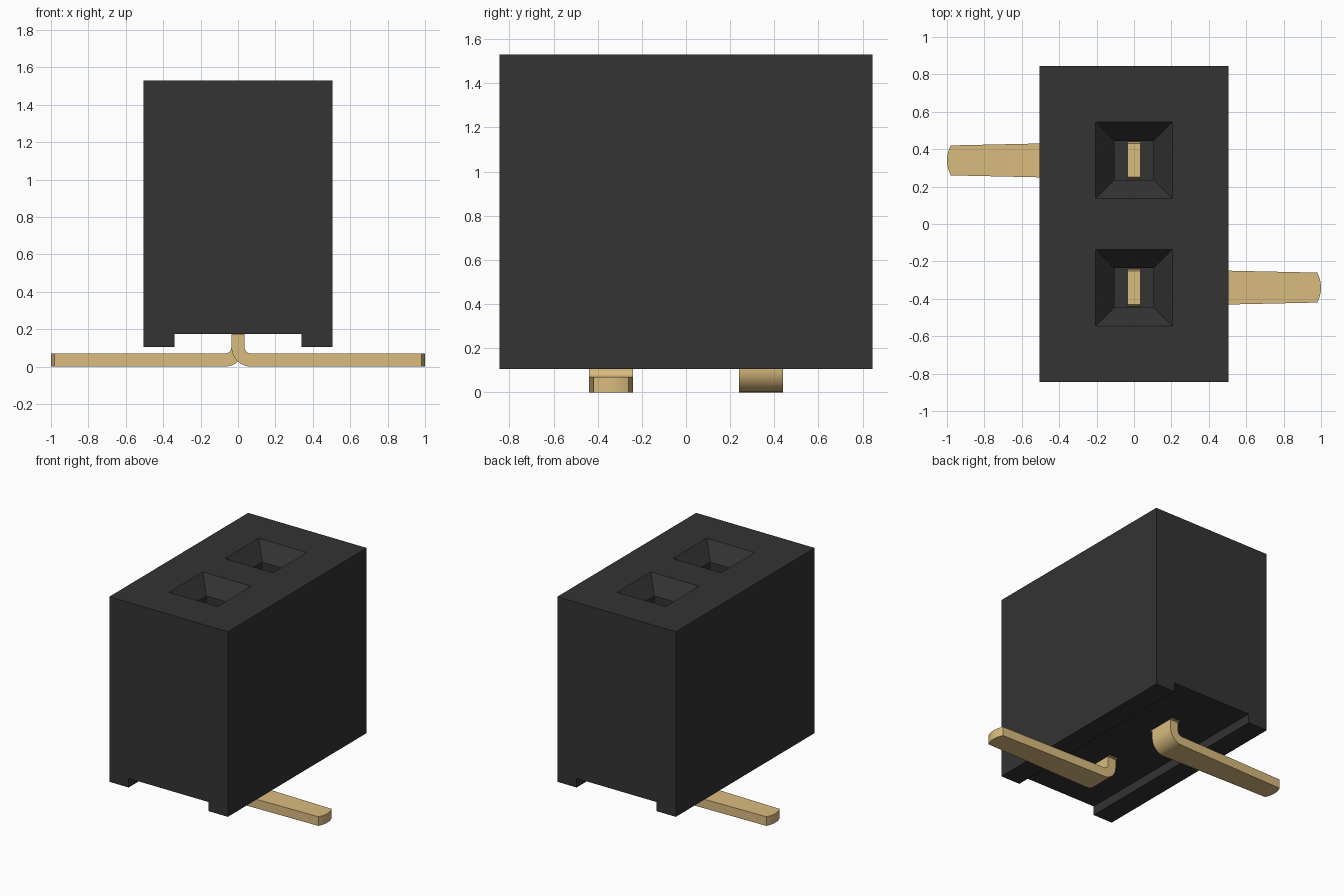
import bpy, bmesh, math
from mathutils import Vector

if "Cube" in bpy.data.objects:
    bpy.data.objects.remove(bpy.data.objects["Cube"], do_unlink=True)


def material(name, color):
    m = bpy.data.materials.new(name)
    m.use_nodes = True
    m.diffuse_color = color
    m.node_tree.nodes["Principled BSDF"].inputs["Base Color"].default_value = color
    return m


BLACK = material("black plastic", (0.033, 0.033, 0.033, 1))
GOLD = material("gold plating", (0.70, 0.50, 0.21, 1))

PITCH = 0.34             # distance of each socket from the centre
HALF_W, HALF_L = 0.505, 0.845
BOTTOM, CHANNEL, TOP = 0.105, 0.175, 1.53
THICK = 0.07             # pin sheet thickness


def finish(name, bm, mat):
    bmesh.ops.recalc_face_normals(bm, faces=bm.faces)
    mesh = bpy.data.meshes.new(name)
    bm.to_mesh(mesh)
    bm.free()
    mesh.materials.append(mat)
    obj = bpy.data.objects.new(name, mesh)
    bpy.context.collection.objects.link(obj)
    return obj


def select(obj):
    bpy.ops.object.select_all(action='DESELECT')
    obj.select_set(True)
    bpy.context.view_layer.objects.active = obj


def loft(rings):
    """Skin a list of equal rings and cap both ends."""
    bm = bmesh.new()
    rows = [[bm.verts.new(p) for p in ring] for ring in rings]
    n = len(rows[0])
    for a, b in zip(rows, rows[1:]):
        for i in range(n):
            j = (i + 1) % n
            bm.faces.new((a[i], a[j], b[j], b[i]))
    bm.faces.new(rows[0])
    bm.faces.new(rows[-1])
    return bm


# Housing: block with two foot rails, extruded along its length
half = [(0.34, CHANNEL), (0.34, BOTTOM), (HALF_W, BOTTOM), (HALF_W, TOP)]
outline = half + [(-x, z) for x, z in reversed(half)]
housing = finish("housing", loft([[(x, y, z) for x, z in outline]
                                  for y in (-HALF_L, HALF_L)]), BLACK)

# Sockets: flared mouth leading into a square shaft
for y in (-PITCH, PITCH):
    levels = [(0.205 + 0.1 / 6, TOP + 0.02), (0.105, TOP - 0.12), (0.105, 0.5)]
    rings = [[(sx * r, y + sy * r, z) for sx, sy in
              ((-1, -1), (1, -1), (1, 1), (-1, 1))] for r, z in levels]
    cutter = finish("socket_cutter", loft(rings), BLACK)
    cutter.hide_render = True
    cut = housing.modifiers.new("socket", 'BOOLEAN')
    cut.operation = 'DIFFERENCE'
    cut.solver = 'EXACT'
    cut.object = cutter
    select(housing)
    bpy.ops.object.modifier_apply(modifier=cut.name)
    bpy.data.objects.remove(cutter, do_unlink=True)


def pin(name, y, side):
    """Bent strip: contact, shoulder, rounded bend, tapered foot."""
    # Each station: centre x, centre z, direction of the thickness, half width
    down, flat = Vector((1, 0)), Vector((0, 1))
    stations = [(0, 0.62, down, 0.09), (0, 0.58, down, 0.1), (0, 0.3, down, 0.1),
                (0, 0.3, down, 0.12), (0, 0.17, down, 0.12), (0, 0.17, down, 0.1)]
    mid = THICK
    for i in range(9):
        a = math.pi / 2 * i / 8
        stations.append((mid - mid * math.cos(a), 0.105 - mid * math.sin(a),
                         Vector((math.cos(a), math.sin(a))), 0.1))
    for h in (0.08, 0.06, 0.04, 0.015):
        stations.append((1 - 0.02 * (h / 0.08) ** 2, THICK / 2, flat, h))
    rings = []
    for x, z, n, h in stations:
        ox, oz = n * THICK / 2
        rings.append([(side * (x + s * ox), y + t * h, z + s * oz)
                      for s, t in ((-1, -1), (1, -1), (1, 1), (-1, 1))])
    obj = finish(name, loft(rings), GOLD)
    select(obj)
    bpy.ops.object.shade_smooth_by_angle(angle=math.radians(25))


pin("front_pin", -PITCH, 1)
pin("back_pin", PITCH, -1)
